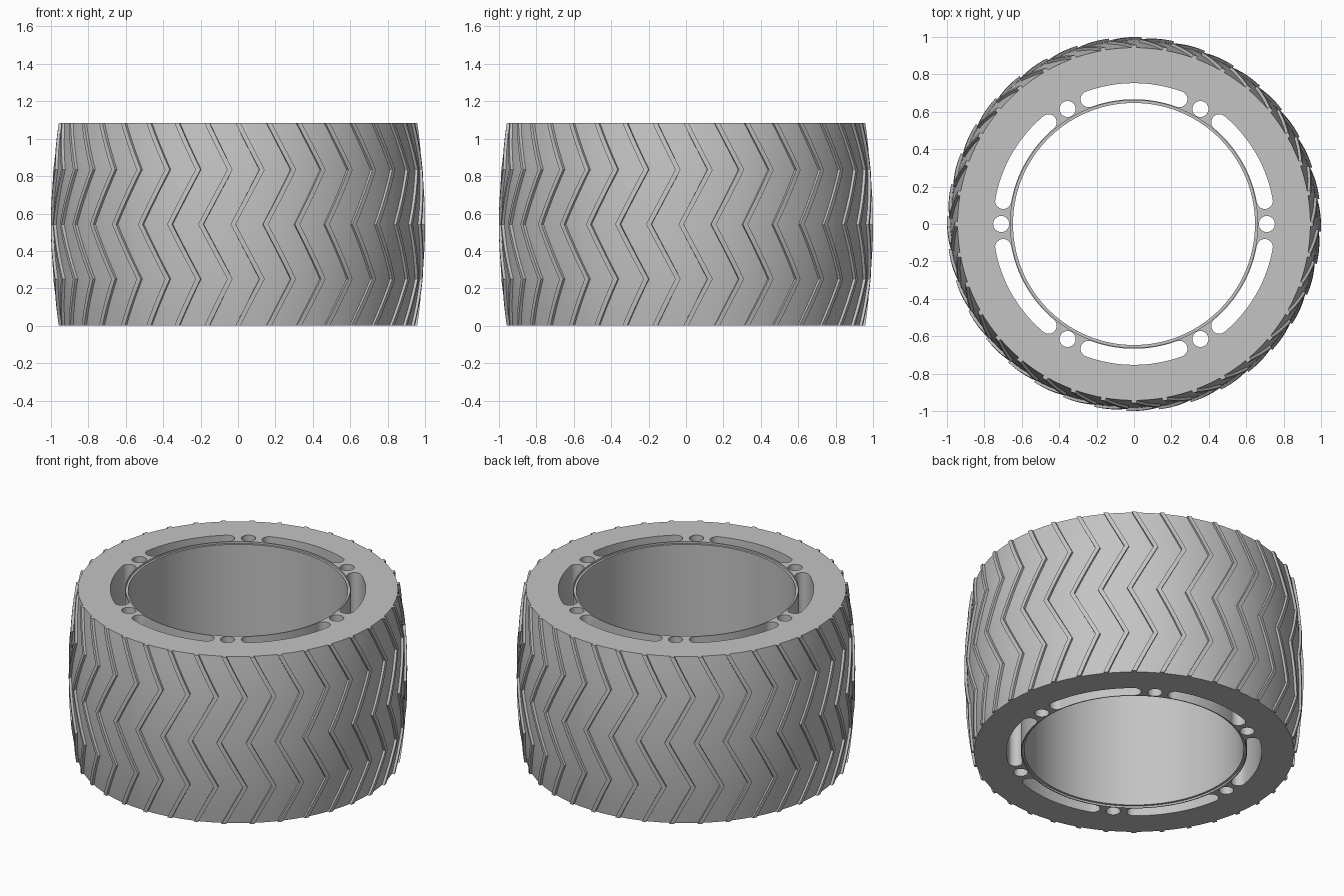
import bpy, bmesh
from math import sin, cos, radians, pi

old = bpy.data.objects.get("Cube")
if old:
    bpy.data.objects.remove(old, do_unlink=True)

HEIGHT = 1.085
MID = HEIGHT / 2
RIBS = 36

grey = bpy.data.materials.new("plain grey")
grey.use_nodes = True
GREY = (0.55, 0.55, 0.55, 1)
grey.diffuse_color = GREY
grey.node_tree.nodes["Principled BSDF"].inputs["Base Color"].default_value = GREY


def crown(z):
    """Radius of the bulged outer wall at height z."""
    return 0.985 - 0.042 * ((z - MID) / MID) ** 2


def polar(r, a, z):
    return (r * cos(a), r * sin(a), z)


def finish(name, bm):
    bmesh.ops.recalc_face_normals(bm, faces=bm.faces)
    mesh = bpy.data.meshes.new(name)
    bm.to_mesh(mesh)
    bm.free()
    mesh.materials.append(grey)
    obj = bpy.data.objects.new(name, mesh)
    bpy.context.collection.objects.link(obj)
    return obj


def select(obj):
    bpy.ops.object.select_all(action='DESELECT')
    obj.select_set(True)
    bpy.context.view_layer.objects.active = obj


def bridge(bm, a, b):
    """Join two equal closed loops of vertices with quads."""
    n = len(a)
    for i in range(n):
        j = (i + 1) % n
        bm.faces.new((a[i], a[j], b[j], b[i]))


# Wheel body: lathed ring with crowned wall and shallow steps at the bore
bm = bmesh.new()
BORE, STEP, DEPTH, SEGS = 0.647, 0.661, 0.012, 144
levels = [HEIGHT * i / 16 for i in range(17)]
profile = [(crown(z), z) for z in levels]
profile += [(STEP, HEIGHT), (STEP, HEIGHT - DEPTH), (BORE, HEIGHT - DEPTH),
            (BORE, DEPTH), (STEP, DEPTH), (STEP, 0)]
loops = [[bm.verts.new(polar(r, 2 * pi * i / SEGS, z)) for r, z in profile]
         for i in range(SEGS)]
for i in range(SEGS):
    bridge(bm, loops[i], loops[(i + 1) % SEGS])
body = finish("wheel_body", bm)

# Cutter: six round holes and six curved slots through the ring
bm = bmesh.new()
RING, HALF = 0.71, 0.043


def prism(outline):
    low = [bm.verts.new((x, y, -0.1)) for x, y in outline]
    high = [bm.verts.new((x, y, HEIGHT + 0.1)) for x, y in outline]
    bridge(bm, low, high)
    bm.faces.new(low)
    bm.faces.new(high)


def round_end(a, start, sweep, steps):
    """Arc points about a centre on the ring at angle a."""
    cx, cy, _ = polar(RING, a, 0)
    for i in range(steps):
        t = a + start + sweep * i / (steps - 1)
        yield cx + HALF * cos(t), cy + HALF * sin(t)


for k in range(6):
    a = k * pi / 3
    prism(list(round_end(a, 0, 2 * pi * 23 / 24, 24)))
    mid, reach = a + pi / 6, radians(20)
    outline = list(round_end(mid + reach, 0, pi, 13))
    arc = [mid + reach * (1 - i / 8) for i in range(1, 16)]
    outline += [polar(RING - HALF, t, 0)[:2] for t in arc]
    outline += list(round_end(mid - reach, pi, pi, 13))
    outline += [polar(RING + HALF, t, 0)[:2] for t in reversed(arc)]
    prism(outline)
cutter = finish("slot_cutter", bm)
cutter.hide_render = True

select(body)
mod = body.modifiers.new("slots", 'BOOLEAN')
mod.operation = 'DIFFERENCE'
mod.solver = 'EXACT'
mod.object = cutter
bpy.ops.object.modifier_apply(modifier=mod.name)
bpy.data.objects.remove(cutter, do_unlink=True)
bpy.ops.object.shade_smooth_by_angle(angle=radians(30))

# Tread: raised zigzag ribs that follow the crowned wall
bm = bmesh.new()
corners = [(0, 0), (0.25, 7.5), (MID, -1.5), (HEIGHT - 0.25, 7.5), (HEIGHT, 0)]
path = []
for (z0, a0), (z1, a1) in zip(corners, corners[1:]):
    path += [(z0 + (z1 - z0) * i / 5, a0 + (a1 - a0) * i / 5) for i in range(5)]
path.append(corners[-1])
WIDTH = 0.014
for k in range(RIBS):
    turn = -pi / 2 + 2 * pi * k / RIBS
    sections = []
    for z, deg in path:
        a, r = turn + radians(deg), crown(z)
        sections.append([bm.verts.new(polar(r + h, a + w, z)) for h, w in
                         ((-0.01, -WIDTH), (0.015, -WIDTH),
                          (0.015, WIDTH), (-0.01, WIDTH))])
    for s, t in zip(sections, sections[1:]):
        bridge(bm, s, t)
    bm.faces.new(sections[0])
    bm.faces.new(sections[-1])
tread = finish("tread_ribs", bm)
select(tread)
bpy.ops.object.shade_smooth_by_angle(angle=radians(20))
